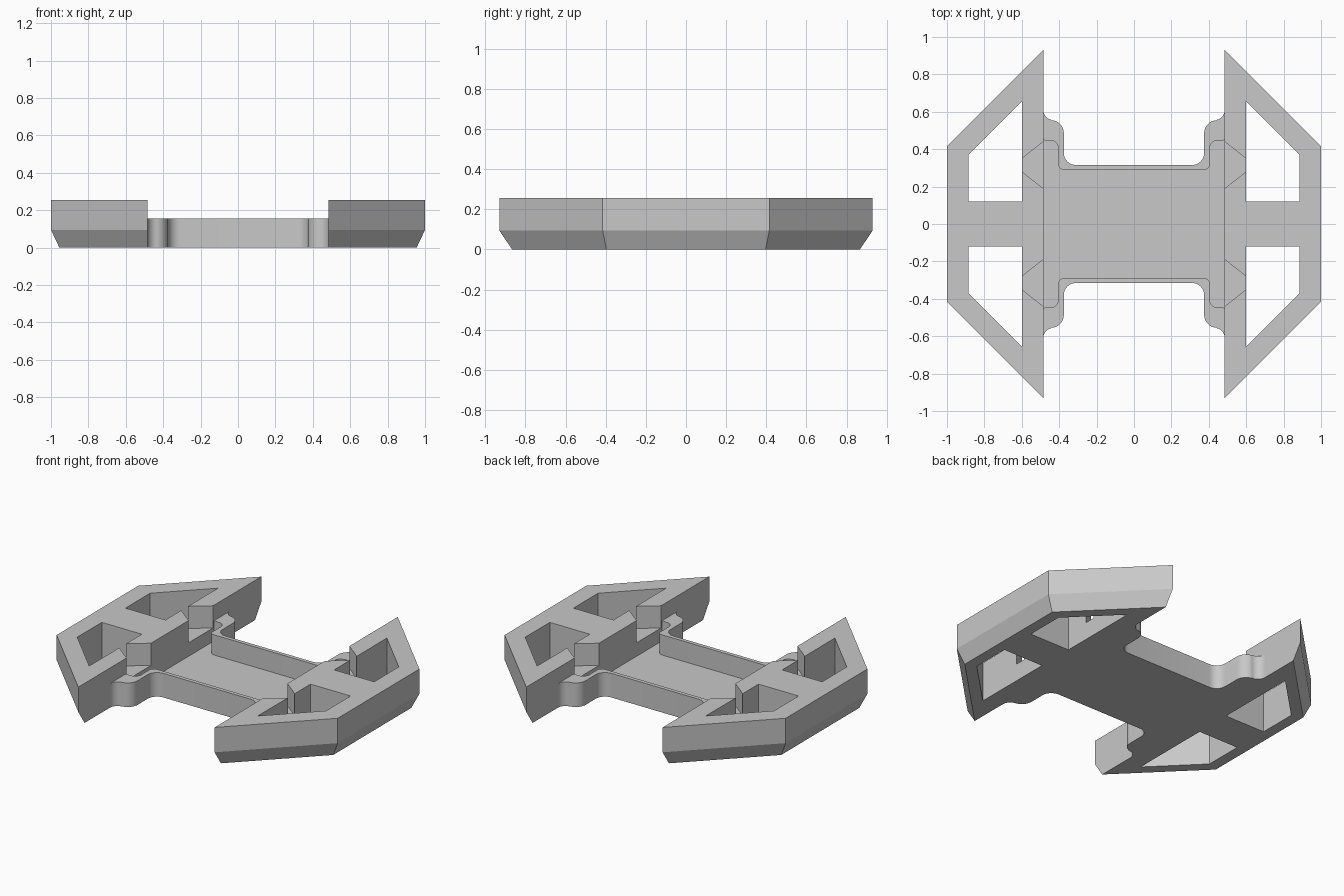
import bpy, bmesh
from math import cos, sin, pi, radians
from mathutils import Vector

if "Cube" in bpy.data.objects:
    bpy.data.objects.remove(bpy.data.objects["Cube"], do_unlink=True)

TOP, WALL, FLOOR, NOTCH, BEVEL = 0.255, 0.155, 0.025, 0.112, 0.095
RAIL_IN, RAIL_OUT = 0.485, 0.6

grey = bpy.data.materials.new("plain grey")
grey.use_nodes = True
grey.diffuse_color = (0.58, 0.58, 0.58, 1)
grey.node_tree.nodes["Principled BSDF"].inputs["Base Color"].default_value = grey.diffuse_color


def loft(name, levels):
    """Solid through stacked outlines, given as (z, outline) pairs."""
    bm = bmesh.new()
    rings = [[bm.verts.new((x, y, z)) for x, y in pts] for z, pts in levels]
    for low, high in zip(rings, rings[1:]):
        for i in range(len(low)):
            bm.faces.new((low[i - 1], low[i], high[i], high[i - 1]))
    bm.faces.new(rings[0])
    bm.faces.new(rings[-1])
    bmesh.ops.recalc_face_normals(bm, faces=bm.faces)
    mesh = bpy.data.meshes.new(name)
    bm.to_mesh(mesh)
    bm.free()
    obj = bpy.data.objects.new(name, mesh)
    bpy.context.collection.objects.link(obj)
    mesh.materials.append(grey)
    return obj


def activate(obj):
    bpy.ops.object.select_all(action='DESELECT')
    obj.select_set(True)
    bpy.context.view_layer.objects.active = obj


def cut(obj, pts, z0, z1):
    """Subtract a prism from the object."""
    cutter = loft("cutter", [(z0, pts), (z1, pts)])
    cutter.hide_render = True
    mod = obj.modifiers.new("cut", 'BOOLEAN')
    mod.operation, mod.solver, mod.object = 'DIFFERENCE', 'EXACT', cutter
    activate(obj)
    bpy.ops.object.modifier_apply(modifier=mod.name)
    bpy.data.objects.remove(cutter, do_unlink=True)


def rounded(start, corners, end, steps=8):
    """Path whose right-angled corners (x, y, radius) become arcs."""
    nodes = [start] + [c[:2] for c in corners] + [end]
    path = [start]
    for i, (x, y, r) in enumerate(corners, 1):
        p = Vector((x, y))
        u = (Vector(nodes[i - 1]) - p).normalized()
        v = (Vector(nodes[i + 1]) - p).normalized()
        centre = p + r * (u + v)
        for k in range(steps + 1):
            a = pi / 2 * k / steps
            path.append(tuple(centre - r * (v * cos(a) + u * sin(a))))
    return path


def four_way(quarter):
    """Mirror a quarter path, running from the x side to x = 0, into a loop."""
    half = quarter + [(-x, y) for x, y in reversed(quarter)]
    return half + [(x, -y) for x, y in reversed(half)]


# Central tray: rounded outer wall and a shallow pocket open at both ends
outer = rounded((RAIL_IN, 0.62),
                [(RAIL_IN, 0.555, 0.055), (0.375, 0.555, 0.07), (0.375, 0.315, 0.065)],
                (0.2, 0.315))
tray = loft("central_tray", [(0, four_way(outer)), (WALL, four_way(outer))])
inner = rounded((0.55, 0.44),
                [(0.405, 0.45, 0.045), (0.405, 0.29, 0.03)], (0.2, 0.29))
inner[0] = (0.55, 0.45)
cut(tray, four_way(inner), FLOOR, TOP)
activate(tray)
bpy.ops.object.shade_smooth_by_angle(angle=radians(30))


# Side bumpers: angular frames with a bevelled lower edge
def bumper_outline(inset):
    x, diagonal = 1 - inset, 1.415 - inset * 2 ** 0.5
    right = [(RAIL_IN, diagonal - RAIL_IN), (x, diagonal - x)]
    return right + [(px, -py) for px, py in reversed(right)]


window = [(RAIL_OUT, 0.12), (RAIL_OUT, 0.655), (0.885, 0.37), (0.885, 0.12)]
notch = [(0.62, 0.296), (0.62, 0.334), (0.45, 0.467), (0.45, 0.163)]

for side, name in ((1, "left_bumper"), (-1, "right_bumper")):
    def flip(pts, front=1):
        return [(side * x, front * y) for x, y in pts]

    low, full = flip(bumper_outline(0.045)), flip(bumper_outline(0))
    bumper = loft(name, [(0, low), (BEVEL, full), (TOP, full)])
    for front in (1, -1):
        cut(bumper, flip(window, front), -0.1, TOP + 0.1)
        cut(bumper, flip(notch, front), NOTCH, TOP + 0.1)
